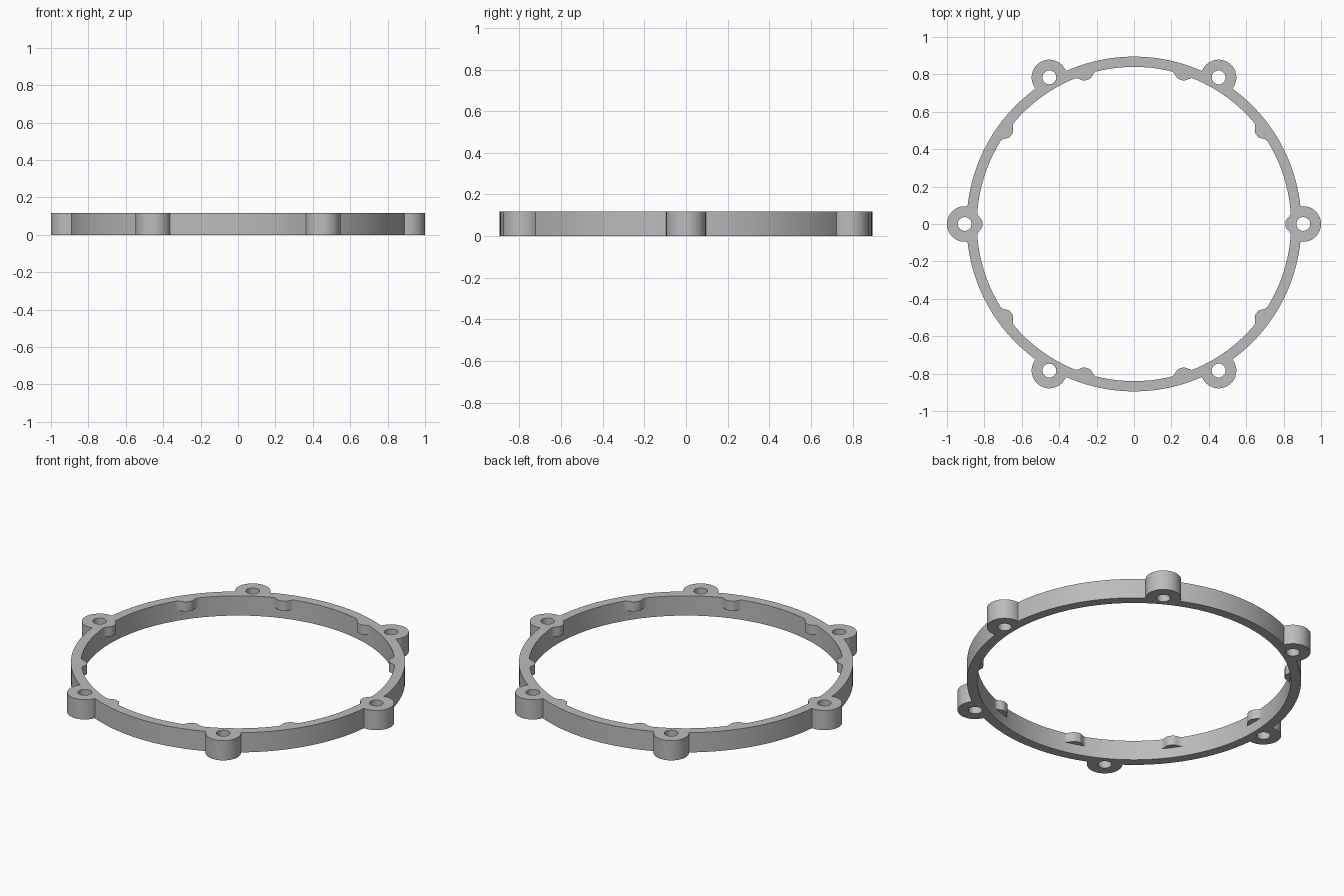
import bpy, bmesh
from math import sin, cos, pi, radians, acos

cube = bpy.data.objects.get("Cube")
if cube:
    bpy.data.objects.remove(cube, do_unlink=True)

HEIGHT = 0.117
R_OUT, R_IN = 0.895, 0.84
LUG_AT, LUG_R, HOLE_R = 0.905, 0.095, 0.037
NUB_DEPTH, NUB_BASE = 0.03, 0.06

grey = bpy.data.materials.new("plain grey")
grey.use_nodes = True
colour = (0.5, 0.5, 0.5, 1)
grey.diffuse_color = colour
grey.node_tree.nodes["Principled BSDF"].inputs["Base Color"].default_value = colour


def arc(cx, cy, r, start, end, steps):
    """Points along an arc, both ends included."""
    angles = [start + (end - start) * i / steps for i in range(steps + 1)]
    return [(cx + r * cos(a), cy + r * sin(a)) for a in angles]


def circle(cx, cy, r, steps):
    return arc(cx, cy, r, 0, 2 * pi, steps)[:-1]


def prism(name, loops, z0, z1):
    """Extrude closed outlines (first is the outside, the rest are holes)."""
    bm = bmesh.new()
    edges = []
    for loop in loops:
        vs = [bm.verts.new((x, y, z0)) for x, y in loop]
        edges += [bm.edges.new((vs[i - 1], vs[i])) for i in range(len(vs))]
    bmesh.ops.triangle_fill(bm, edges=edges, use_beauty=True, normal=(0, 0, 1))
    top = bmesh.ops.extrude_face_region(bm, geom=bm.faces[:], use_keep_orig=True)
    moved = [v for v in top["geom"] if isinstance(v, bmesh.types.BMVert)]
    bmesh.ops.translate(bm, verts=moved, vec=(0, 0, z1 - z0))
    bmesh.ops.recalc_face_normals(bm, faces=bm.faces[:])
    mesh = bpy.data.meshes.new(name)
    bm.to_mesh(mesh)
    bm.free()
    mesh.materials.append(grey)
    obj = bpy.data.objects.new(name, mesh)
    bpy.context.collection.objects.link(obj)
    bpy.ops.object.select_all(action='DESELECT')
    obj.select_set(True)
    bpy.context.view_layer.objects.active = obj
    bpy.ops.object.shade_smooth_by_angle(angle=radians(30))
    return obj


# Angles at which a lug circle meets the outer ring, from each centre
ring_gap = acos((R_OUT**2 + LUG_AT**2 - LUG_R**2) / (2 * R_OUT * LUG_AT))
lug_half = pi - acos((LUG_R**2 + LUG_AT**2 - R_OUT**2) / (2 * LUG_R * LUG_AT))

# Ring with six bolt lugs
outline, holes = [], []
for k in range(6):
    a = k * pi / 3
    cx, cy = LUG_AT * cos(a), LUG_AT * sin(a)
    outline += arc(cx, cy, LUG_R, a - lug_half, a + lug_half, 24)
    outline += arc(0, 0, R_OUT, a + ring_gap, a + pi / 3 - ring_gap, 24)[1:-1]
    holes.append(circle(cx, cy, HOLE_R, 32))
prism("ring_with_lugs", [outline, circle(0, 0, R_IN, 180)] + holes, 0, HEIGHT)

# Ten small nubs on the upper half of the inner wall
half = radians(4)
for k in range(10):
    a = k * pi / 5
    back = arc(0, 0, R_IN, a - half, a + half, 4)
    front = []
    for i in range(1, 16):
        t = 1 - i / 8
        s = min(1, 1.25 * (1 - abs(t)))
        r = R_IN - NUB_DEPTH * s * s * (3 - 2 * s)
        front.append((r * cos(a + t * half), r * sin(a + t * half)))
    prism(f"inner_nub_{k + 1}", [back + front], NUB_BASE, HEIGHT)
